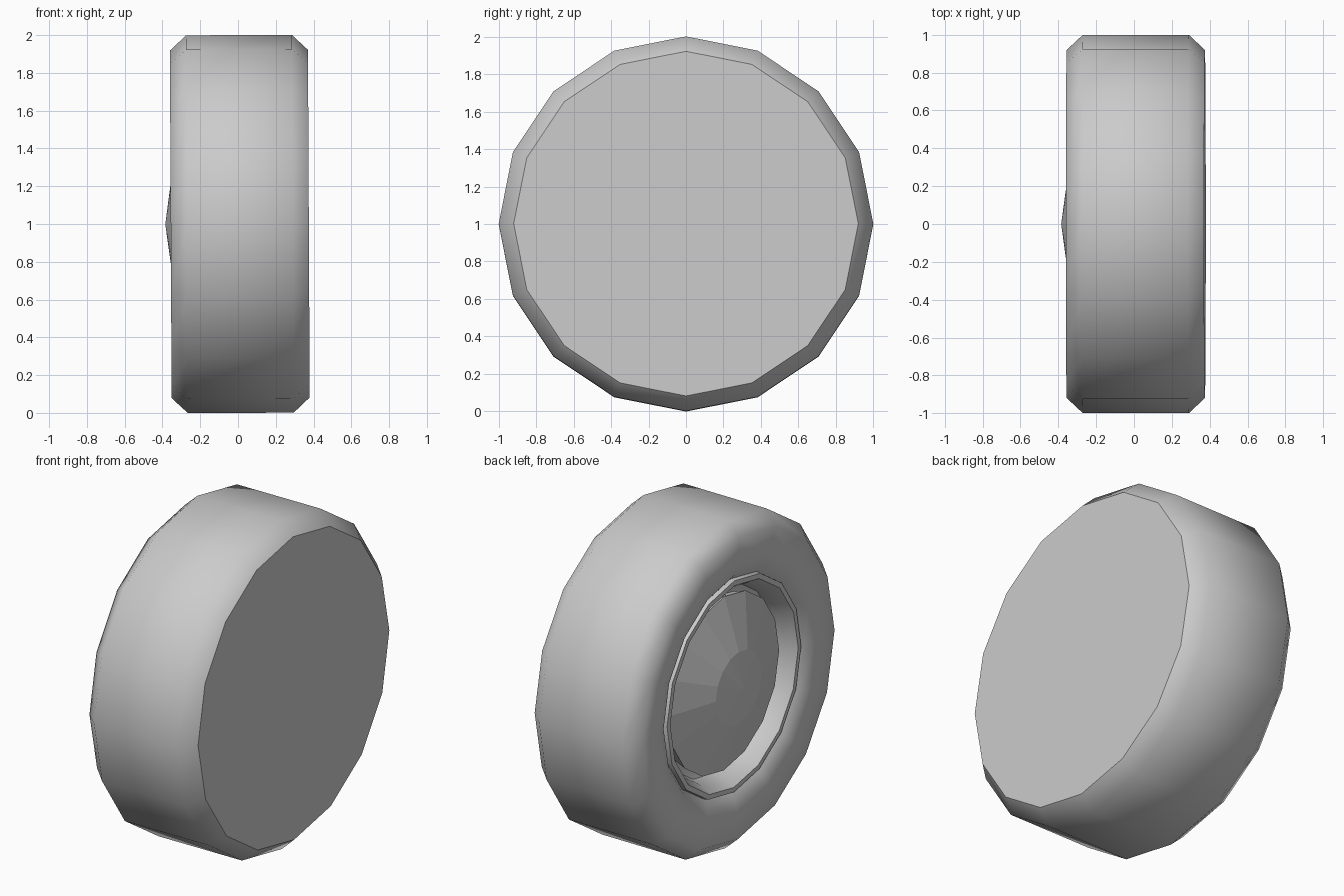
import bpy
import math
from mathutils import Matrix

cube = bpy.data.objects.get("Cube")
if cube:
    bpy.data.objects.remove(cube, do_unlink=True)

SIDES = 16
TILT = Matrix.Translation((0, 0, 1)) @ Matrix.Rotation(-0.005, 4, "Y")

grey = bpy.data.materials.new("light grey")
grey.use_nodes = True
grey.diffuse_color = (0.6, 0.6, 0.6, 1)
grey.node_tree.nodes["Principled BSDF"].inputs["Base Color"].default_value = (0.6, 0.6, 0.6, 1)


def lathe(name, profile, smooth=None, sides=SIDES, centre=(0, 0)):
    """Spin (x, radius) points about the axle; a zero radius closes the end."""
    verts, faces, rings = [], [], []
    for x, r in profile:
        count = sides if r else 1
        rings.append([len(verts) + i % count for i in range(sides + 1)])
        for i in range(count):
            a = math.tau * i / sides
            verts.append((x, centre[0] + r * math.sin(a), centre[1] + r * math.cos(a)))
    for a, b in zip(rings, rings[1:]):
        for i in range(sides):
            quad = [a[i], b[i], b[i + 1], a[i + 1]]
            faces.append(list(dict.fromkeys(quad)))
    mesh = bpy.data.meshes.new(name)
    mesh.from_pydata(verts, [], faces)
    mesh.materials.append(grey)
    obj = bpy.data.objects.new(name, mesh)
    bpy.context.collection.objects.link(obj)
    obj.matrix_world = TILT
    if smooth:
        bpy.ops.object.select_all(action="DESELECT")
        obj.select_set(True)
        bpy.context.view_layer.objects.active = obj
        bpy.ops.object.shade_smooth_by_angle(angle=math.radians(smooth))
    return obj


# Tyre: inner shoulder, tread, outer shoulder and sidewall down to the rim
lathe("tyre", [(-0.29, 0.64), (-0.325, 0.68), (-0.35, 0.75), (-0.356, 0.92),
               (-0.27, 1.0), (0.29, 1.0), (0.375, 0.92)], smooth=60)

# Flat closed inner side
lathe("back_plate", [(0.375, 0.92), (0.375, 0)])

# Rim: raised flange, then a dished well behind the hubcap
lathe("rim", [(-0.17, 0), (-0.17, 0.5), (-0.2, 0.56), (-0.27, 0.58),
              (-0.325, 0.615), (-0.324, 0.645), (-0.29, 0.65)], smooth=40)

# Conical hubcap with a shallow raised centre
lathe("hubcap", [(-0.17, 0.5), (-0.256, 0.53), (-0.355, 0.22), (-0.385, 0)])

# Valve stem at the top of the rim
lathe("valve_stem", [(-0.17, 0.015), (-0.255, 0.015), (-0.255, 0)],
      sides=6, centre=(0, 0.535))

# Turn every surface outward: spun faces share one winding per part
for name in ("tyre", "back_plate", "rim", "hubcap", "valve_stem"):
    mesh = bpy.data.objects[name].data
    if name in ("back_plate", "tyre"):
        outward = max(mesh.polygons, key=lambda p: p.center.x)
        wrong = outward.normal.x < 0
    else:
        outward = min(mesh.polygons, key=lambda p: p.center.x)
        wrong = outward.normal.x > 0
    if name == "rim":
        wrong = mesh.polygons[0].normal.x > 0
    if wrong:
        mesh.flip_normals()
